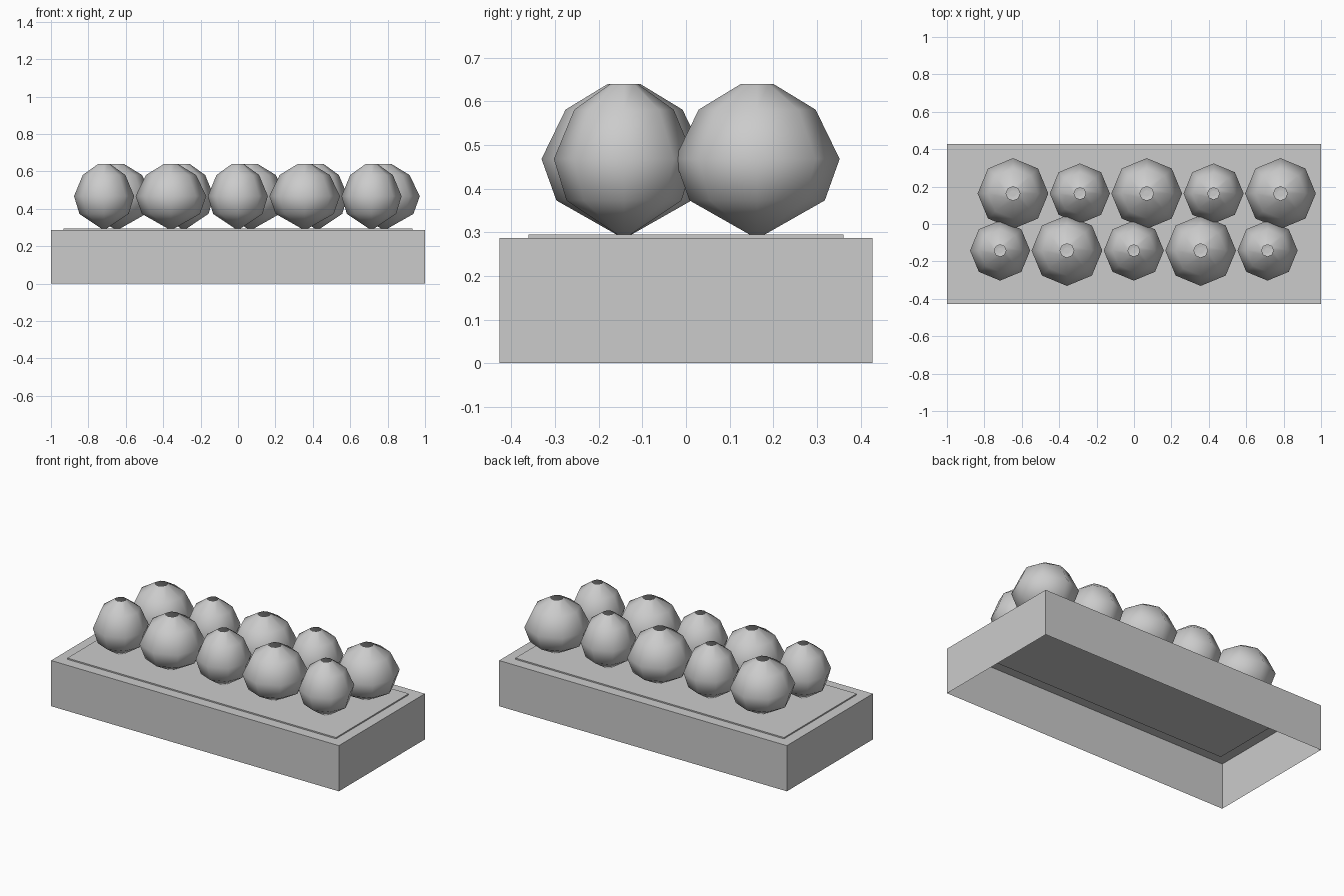
import bpy, bmesh
from math import sin, cos, pi

if "Cube" in bpy.data.objects:
    bpy.data.objects.remove(bpy.data.objects["Cube"])


def finish(bm, name, smooth=False):
    bmesh.ops.recalc_face_normals(bm, faces=bm.faces)
    me = bpy.data.meshes.new(name)
    bm.to_mesh(me)
    bm.free()
    for p in me.polygons:
        p.use_smooth = smooth
    ob = bpy.data.objects.new(name, me)
    bpy.context.collection.objects.link(ob)
    return ob


def bridge(bm, a, b):
    n = len(a)
    for i in range(n):
        j = (i + 1) % n
        bm.faces.new((a[i], a[j], b[j], b[i]))


def build_box(name, x, y, z0, z1, closed_bottom):
    bm = bmesh.new()
    low, high = [[bm.verts.new((sx * x, sy * y, z))
                  for sx, sy in ((-1, -1), (1, -1), (1, 1), (-1, 1))]
                 for z in (z0, z1)]
    bridge(bm, low, high)
    bm.faces.new(high)
    if closed_bottom:
        bm.faces.new(low[::-1])
    finish(bm, name)


# low-poly bulb: eight sides, pointed base, open hole at the top
PROFILE = [(0.155, 0.373), (0.189, 0.468), (0.134, 0.581), (0.037, 0.640)]


def build_bulb(name, x, y, scale):
    bm = bmesh.new()
    rings = [[bm.verts.new((r * scale * cos(k * pi / 4), r * scale * sin(k * pi / 4), z))
              for k in range(8)] for r, z in PROFILE]
    for a, b in zip(rings, rings[1:]):
        bridge(bm, a, b)
    tip = bm.verts.new((0, 0, 0.285))
    for k in range(8):
        bm.faces.new((tip, rings[0][(k + 1) % 8], rings[0][k]))
    ob = finish(bm, name, smooth=True)
    ob.location = (x, y, 0)


# planter box: thin walls, open underneath; separate thin panel set into its top
build_box("planter_box", 1, 0.427, 0, 0.287, False)
build_box("top_panel", 0.934, 0.361, 0.279, 0.295, True)

# two staggered rows with alternating sizes
for i in range(5):
    big, small = 1.0, 0.85
    build_bulb(f"back_bulb_{i + 1}", -0.647 + 0.3575 * i, 0.163, small if i % 2 else big)
    build_bulb(f"front_bulb_{i + 1}", -0.716 + 0.3575 * i, -0.142, big if i % 2 else small)
